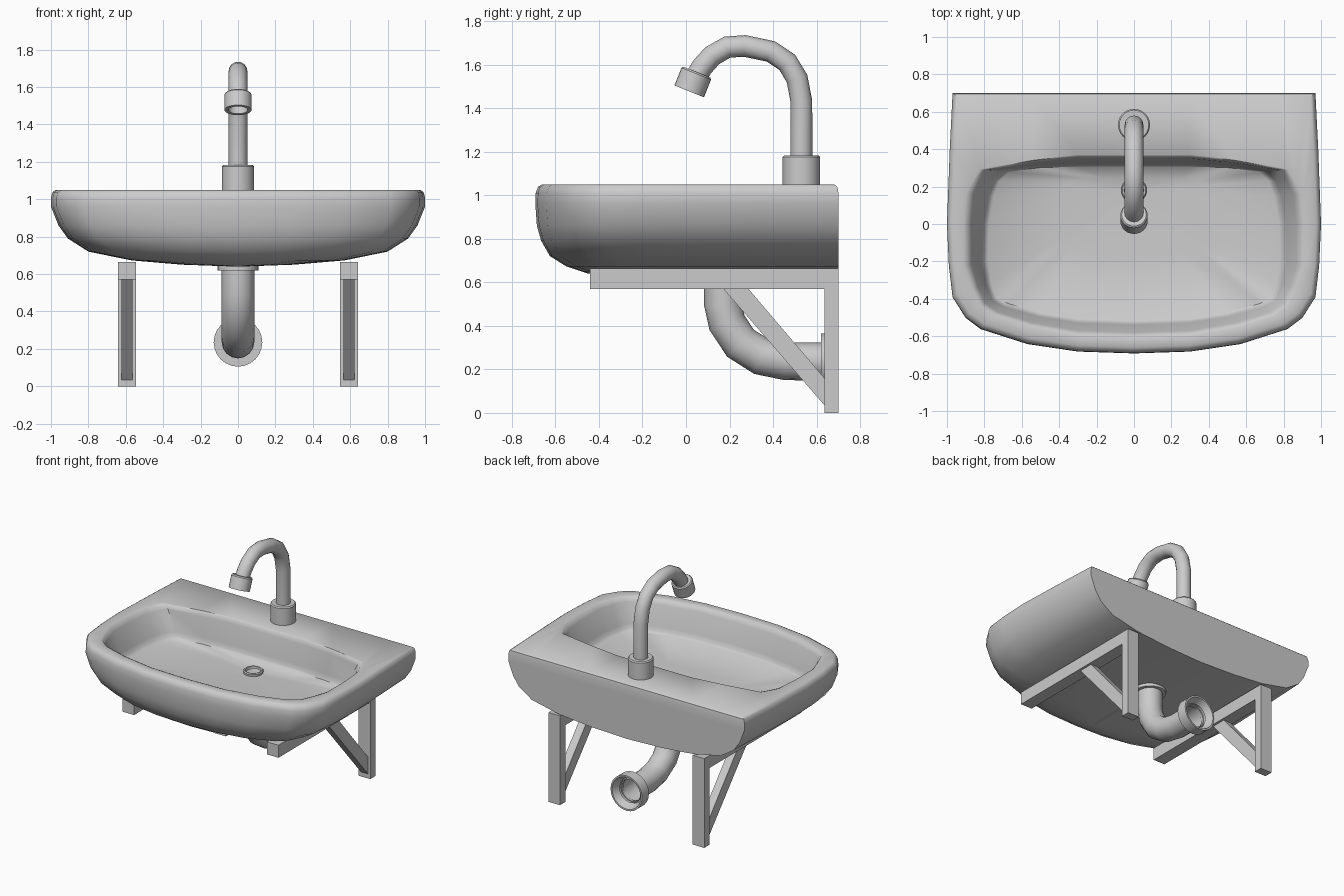
import bpy, bmesh, math
from mathutils import Vector

if "Cube" in bpy.data.objects:
    bpy.data.objects.remove(bpy.data.objects["Cube"])


def loft(name, rings, cap=True, loop=False, angle=35):
    """Skin a list of equal-length closed rings."""
    bm = bmesh.new()
    vs = [[bm.verts.new(p) for p in r] for r in rings]
    n = len(vs[0])
    pairs = list(zip(vs, vs[1:])) + ([(vs[-1], vs[0])] if loop else [])
    for a, b in pairs:
        for i in range(n):
            j = (i + 1) % n
            bm.faces.new((a[i], a[j], b[j], b[i]))
    if cap and not loop:
        bm.faces.new(vs[0])
        bm.faces.new(vs[-1])
    bmesh.ops.recalc_face_normals(bm, faces=bm.faces)
    me = bpy.data.meshes.new(name)
    bm.to_mesh(me)
    bm.free()
    me.shade_smooth()
    me.set_sharp_from_angle(angle=math.radians(angle))
    ob = bpy.data.objects.new(name, me)
    bpy.context.collection.objects.link(ob)
    return ob


def circle(c, axis, r, n):
    """Ring around an axis lying in the YZ plane."""
    a = Vector(axis).normalized()
    u = Vector((1, 0, 0))
    v = a.cross(u)
    return [Vector(c) + r * (math.cos(t) * u + math.sin(t) * v)
            for t in (2 * math.pi * i / n for i in range(n))]


def lathe(name, origin, axis, profile, n=24, **kw):
    """Turn (radius, height) points around an axis."""
    a = Vector(axis).normalized()
    return loft(name, [circle(Vector(origin) + a * h, a, r, n) for r, h in profile], **kw)


def pipe(name, yz, r, n=16):
    """Round pipe along a path in the x = 0 plane."""
    p = [Vector((0, y, z)) for y, z in yz]
    rings = []
    for i, c in enumerate(p):
        d1 = (p[i] - p[i - 1]).normalized() if i else Vector()
        d2 = (p[i + 1] - p[i]).normalized() if i < len(p) - 1 else Vector()
        rings.append(circle(c, d1 + d2, r, n))
    return loft(name, rings, cap=False, angle=60)


def prism(name, yz, x, w):
    """Extrude a side-view polygon along x."""
    return loft(name, [[(x + s * w / 2, y, z) for y, z in yz] for s in (-1, 1)])


# Basin: half outlines from back centre round to front centre
outer = [(0, .7), (.3, .7), (.55, .7), (.8, .7), (.97, .7), (.985, .4), (1, 0), (.99, -.22),
         (.97, -.39), (.9, -.5), (.82, -.56), (.57, -.64), (.3, -.68), (0, -.69)]
opening = [(0, .36), (.3, .36), (.53, .335), (.8, .29), (.84, .23), (.875, .16), (.89, 0),
           (.89, -.22), (.85, -.34), (.81, -.43), (.74, -.48), (.55, -.54), (.3, -.585), (0, -.595)]
floor = [(0, .31), (.3, .31), (.5, .305), (.68, .28), (.73, .23), (.76, .15), (.785, 0),
         (.79, -.2), (.77, -.32), (.74, -.4), (.68, -.43), (.5, -.48), (.3, -.51), (0, -.52)]


def ring(half, z):
    return [(x, y, z) for x, y in half] + [(-x, y, z) for x, y in half[-2:0:-1]]


def mix(a, b, t):
    return [(p[0] + (q[0] - p[0]) * t, p[1] + (q[1] - p[1]) * t) for p, q in zip(a, b)]


# Outside levels from the bottom up: height, half width, front edge, back edge
levels = [(.64, .02, -.45, .7), (.65, .3, -.48, .7), (.673, .57, -.55, .7), (.72, .8, -.625, .7),
          (.79, .91, -.665, .7), (.86, .96, -.685, .7), (.96, 1, -.692, .7), (1.01, 1, -.69, .7),
          (1.038, .992, -.68, .695), (1.05, .975, -.66, .68)]
rings = [ring([(x * w, b - (.7 - y) * (b - f) / 1.39) for x, y in outer], z)
         for z, w, f, b in levels]
# Rim lip, bowl wall and floor
rings += [ring(mix(opening, floor, t), z)
          for t, z in [(-.2, 1.05), (0, 1.043), (.2, 1.015), (.75, .87), (.9, .838), (1.1, .825)]]
drain_y = .18
rings += [ring([(x * s, drain_y + (y - drain_y) * s) for x, y in floor], z)
          for s, z in [(.5, .805), (.07, .795)]]
loft("basin", rings, angle=40)

# Drain ring with sunken plug
lathe("drain", (0, drain_y, .785), (0, 0, 1),
      [(.065, 0), (.068, .025), (.062, .032), (.053, .03), (.05, .012)])

# Tap
lathe("tap_base", (0, .53, 1.04), (0, 0, 1), [(.086, 0), (.086, .135), (.079, .143)])
pipe("tap_spout", [(.53, 1.15), (.53, 1.43), (.51, 1.535), (.465, 1.61), (.39, 1.66), (.27, 1.685),
                   (.19, 1.68), (.12, 1.64), (.075, 1.59), (.045, 1.54)], .05)
lathe("tap_nozzle", (0, .05, 1.565), (0, -.034, -.085),
      [(.045, 0), (.066, 0), (.073, .008), (.073, .095), (.052, .095), (.052, .03)])

# Waste pipe, collar and wall rosette
lathe("waste_collar", (0, .17, .62), (0, 0, 1), [(.11, 0), (.11, .05)])
pipe("waste_pipe", [(.17, .64), (.17, .5), (.188, .415), (.25, .32), (.345, .26),
                    (.46, .237), (.66, .235)], .087)
lathe("wall_rosette", (0, .62, .235), (0, 1, 0),
      [(.08, 0), (.13, 0), (.13, .08), (.118, .08), (.095, .02), (.08, .02)], loop=True)

# Wall brackets, one each side
for side, x in (("left", -.593), ("right", .593)):
    prism(side + "_bracket_arm", [(-.44, .57), (.7, .57), (.7, .663), (-.44, .663)], x, .095)
    prism(side + "_bracket_post", [(.637, 0), (.7, 0), (.7, .57), (.637, .57)], x, .095)
    prism(side + "_bracket_brace", [(.17, .572), (.285, .572), (.64, .155), (.64, .03)], x, .06)
